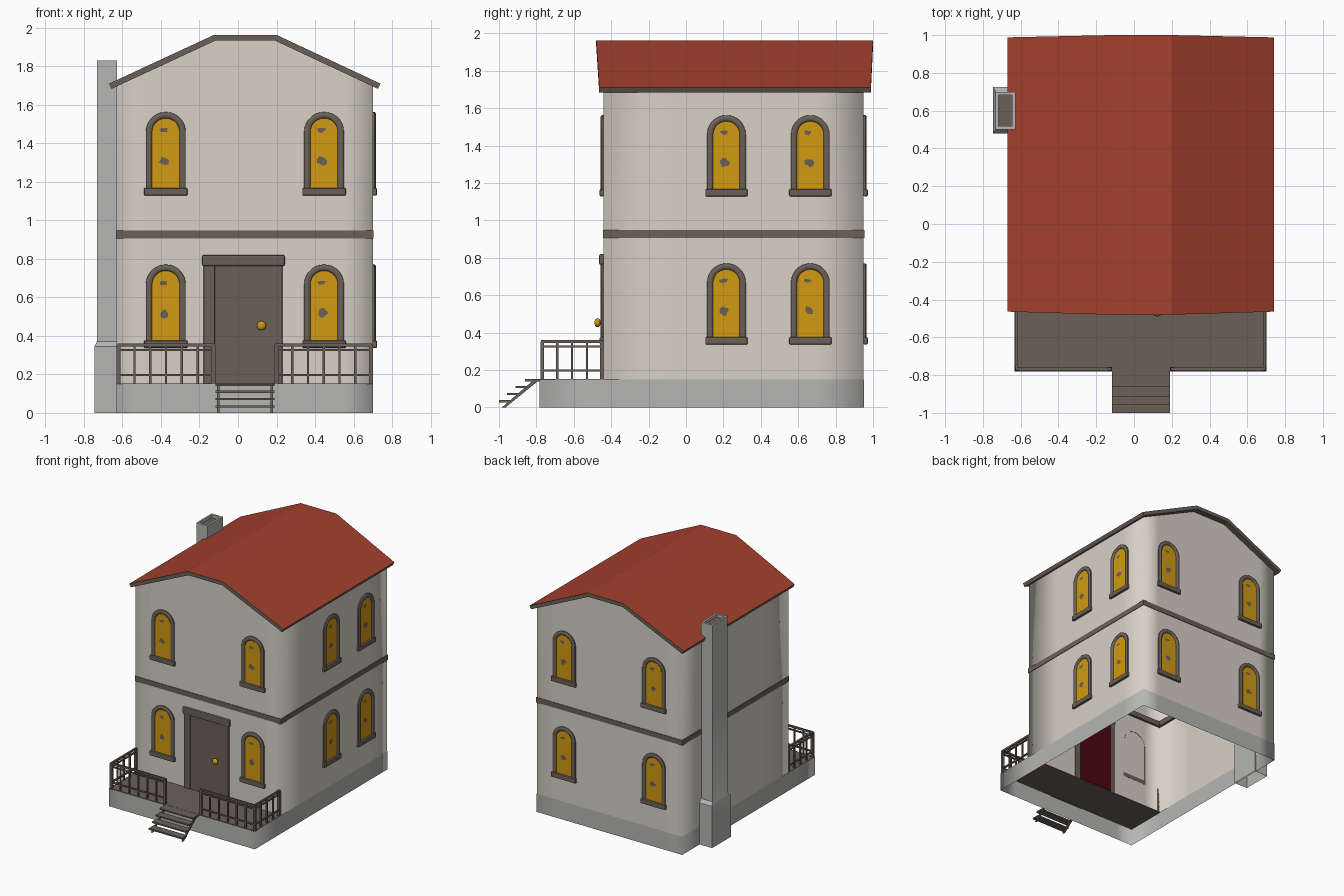
import bpy, bmesh, math, random
from mathutils import Matrix, Vector

if "Cube" in bpy.data.objects:
    bpy.data.objects.remove(bpy.data.objects["Cube"])

random.seed(4)


def mat(name, rgb):
    m = bpy.data.materials.new(name)
    m.diffuse_color = (*rgb, 1)
    m.use_nodes = True
    m.node_tree.nodes["Principled BSDF"].inputs["Base Color"].default_value = m.diffuse_color
    return m


WALL = mat("cream plaster", (0.68, 0.64, 0.57))
STONE = mat("grey stone", (0.46, 0.46, 0.45))
BROWN = mat("brown wood", (0.145, 0.118, 0.098))
RED = mat("red tiles", (0.37, 0.050, 0.026))
GOLD = mat("gold", (0.64, 0.32, 0.006))
DARK = mat("dark red", (0.07, 0.003, 0.004))


def mesh(name, verts, faces, mats, smooth=None, matrix=None):
    me = bpy.data.meshes.new(name)
    me.from_pydata([tuple(v) for v in verts], [], faces)
    for m in (mats if isinstance(mats, list) else [mats]):
        me.materials.append(m)
    ob = bpy.data.objects.new(name, me)
    bpy.context.collection.objects.link(ob)
    if matrix:
        me.transform(matrix)
    me.update()
    if smooth == "all":
        me.shade_smooth()
    elif smooth:
        bpy.context.view_layer.objects.active = ob
        ob.select_set(True)
        bpy.ops.object.shade_smooth_by_angle(angle=math.radians(smooth))
        ob.select_set(False)
    return ob


def boxes(name, items, m, bevel=0, matrix=None):
    """One object made of boxes given as (x0, x1, y0, y1, z0, z1)."""
    bm = bmesh.new()
    for x0, x1, y0, y1, z0, z1 in items:
        t = Matrix.Translation(((x0 + x1) / 2, (y0 + y1) / 2, (z0 + z1) / 2))
        bmesh.ops.create_cube(bm, size=1, matrix=t @ Matrix.Diagonal((x1 - x0, y1 - y0, z1 - z0, 1)))
    if bevel:
        bmesh.ops.bevel(bm, geom=bm.edges[:], offset=bevel, segments=2, affect='EDGES', profile=0.5)
    ob = mesh(name, [], [], m)
    bm.to_mesh(ob.data)
    bm.free()
    if matrix:
        ob.data.transform(matrix)
    return ob


def loft(name, rings, m, smooth=None, closed=True, matrix=None, cap=False):
    """Skin equal-length rings of points."""
    n = len(rings[0])
    verts = [p for r in rings for p in r]
    faces = []
    for k in range(len(rings) - 1):
        for i in range(n if closed else n - 1):
            j = (i + 1) % n
            faces.append((k * n + i, k * n + j, (k + 1) * n + j, (k + 1) * n + i))
    if cap:
        faces.append(tuple(range((len(rings) - 1) * n, len(rings) * n)))
    return mesh(name, verts, faces, m, smooth, matrix)


X0, X1, Y0, Y1, YP = -0.63, 0.70, -0.44, 0.95, -0.78
FLOOR = 0.15


def plan(y0, o=0.0):
    """Counter-clockwise floor outline with extra points along each side."""
    xs = [X0 - o, -0.48, -0.118, 0.193, 0.55]
    ys = [y0 - o, y0 + 0.35, 0.70]
    pts = [(x, y0 - o) for x in xs] + [(X1 + o, y) for y in ys]
    pts += [(x, Y1 + o) for x in [X1 + o] + xs[:0:-1]]
    return pts + [(X0 - o, y) for y in [Y1 + o] + ys[:0:-1]]


def roof_under(x):
    return min(1.935, 1.695 + 0.464 * min(x - X0, X1 - x))


# Walls with gables, stone base, floor band
p = plan(Y0)
loft("walls", [[(x, y, FLOOR - 0.005) for x, y in p], [(x, y, 0.93) for x, y in p],
               [(x, y, roof_under(x) + 0.004) for x, y in p]], WALL, "all")
p = plan(YP, 0.002)
loft("stone_base", [[(x, y, z) for x, y in p] for z in (0, FLOOR)], STONE, "all")
a, b = plan(Y0, 0.004), plan(Y0, -0.02)
loft("floor_band", [[(x, y, z) for x, y in q] for q, z in
                    ((b, 0.906), (a, 0.906), (a, 0.948), (b, 0.948), (b, 0.906))], BROWN)

# Roof slab: red on top, brown edges and underside
top = [(-0.67, 1.71), (-0.125, 1.963), (0.20, 1.963), (0.74, 1.71)]
low = [(-0.657, 1.683), (-0.118, 1.933), (0.193, 1.933), (0.727, 1.683)]
section = top + low[::-1]
ends = []
for ridge, eave in ((-0.48, -0.464), (1.0, 0.988)):
    ends.append([(x, ridge if z > 1.9 else eave, z) for x, z in section])
verts = ends[0] + ends[1]
faces = [(i, (i + 1) % 8, (i + 1) % 8 + 8, i + 8) for i in range(8)]
faces += [(i + 1, i, 7 - i, 6 - i) for i in range(3)]
faces += [(8 + i, 9 + i, 14 - i, 15 - i) for i in range(3)]
roof = mesh("roof", verts, faces, [BROWN, RED])
bm = bmesh.new()
bm.from_mesh(roof.data)
bmesh.ops.recalc_face_normals(bm, faces=bm.faces[:])
bm.normal_update()
for f in bm.faces:
    f.material_index = 1 if f.normal.z > 0.6 else 0
bm.to_mesh(roof.data)
bm.free()


# Arched windows: rounded frame, gold pane, small worn spots, sill
def arch(r, depth, spring=0.325, seg=14):
    pts = [(r, -depth, 0.0)]
    pts += [(r * math.cos(t * math.pi / seg), -depth, spring + r * math.sin(t * math.pi / seg))
            for t in range(seg + 1)]
    return pts + [(-r, -depth, 0.0)]


def window(name, x, y, z, angle):
    m = Matrix.Translation((x, y, z)) @ Matrix.Rotation(math.radians(angle), 4, 'Z')
    prof = [(0.1035, -0.002), (0.1035, 0.010), (0.096, 0.016), (0.080, 0.016), (0.072, 0.010), (0.070, 0.0)]
    loft(name + "_frame", [arch(r, d) for r, d in prof], BROWN, 50, False, m)
    pane = arch(0.071, 0.005)
    mesh(name + "_pane", pane, [tuple(range(len(pane)))], GOLD, None, m)
    v, f = [], []
    for cx, cz, rx, rz in ((-0.008, 0.175, 0.027, 0.026), (-0.014, 0.335, 0.026, 0.013)):
        f.append(tuple(range(len(v), len(v) + 9)))
        for i in range(9):
            t, k = i * math.tau / 9, random.uniform(0.6, 1.15)
            v.append((cx + rx * k * math.cos(t), -0.0065, cz + rz * k * math.sin(t)))
    mesh(name + "_spots", v, f, BROWN, None, m)
    boxes(name + "_sill", [(-0.113, 0.113, -0.022, 0.002, -0.005, 0.034)], BROWN, 0.006, m)


for level, z in (("lower", 0.342), ("upper", 1.134)):
    for side, x in (("left", -0.375), ("right", 0.447)):
        window(f"front_{level}_{side}_window", x, Y0, z, 0)
        window(f"back_{level}_{side}_window", x, Y1, z, 180)
    for side, y in (("near", 0.216), ("far", 0.665)):
        window(f"side_{level}_{side}_window", X1, y, z, 90)

# Door with posts, lintel, knob and dark red inner face
boxes("door_panel", [(-0.12, 0.168, Y0 - 0.008, Y0 + 0.004, FLOOR, 0.77)], BROWN)
boxes("door_posts", [(-0.178, -0.12, Y0 - 0.016, Y0 + 0.002, FLOOR, 0.77),
                     (0.168, 0.23, Y0 - 0.016, Y0 + 0.002, FLOOR, 0.77)], BROWN, 0.004)
boxes("door_lintel", [(-0.186, 0.243, Y0 - 0.024, Y0 + 0.002, 0.763, 0.82)], BROWN, 0.008)
boxes("door_inner_face", [(-0.13, 0.18, Y0 + 0.004, Y0 + 0.009, FLOOR, 0.77)], DARK)
bm = bmesh.new()
bmesh.ops.create_uvsphere(bm, u_segments=16, v_segments=10, radius=0.024,
                          matrix=Matrix.Translation((0.122, -0.473, 0.453)) @ Matrix.Diagonal((1, 0.7, 1, 1)))
bmesh.ops.create_cone(bm, cap_ends=True, segments=12, radius1=0.01, radius2=0.01, depth=0.03,
                      matrix=Matrix.Translation((0.122, -0.455, 0.453)) @ Matrix.Rotation(math.pi / 2, 4, 'X'))
knob = mesh("door_knob", [], [], GOLD)
bm.to_mesh(knob.data)
bm.free()
knob.data.shade_smooth()

# Porch floor
boxes("porch_floor", [(X0 - 0.002, X1 + 0.002, YP - 0.002, Y0 + 0.002, FLOOR - 0.006, FLOOR + 0.002)], BROWN)

# Steps: treads on two sloping stringers
SX0, SX1 = -0.117, 0.19
treads = [(SX0, SX1, y - 0.032, y + 0.032, z - 0.006, z + 0.006)
          for y, z in ((-0.968, 0.033), (-0.925, 0.072), (-0.88, 0.110))]
treads.append((SX0, SX1, -0.86, -0.775, 0.140, 0.151))
boxes("step_treads", treads, BROWN)
for name, x in (("left", SX0 + 0.008), ("right", SX1 - 0.02)):
    side = [(-0.985, 0.0), (-0.965, 0.0), (-0.79, 0.142), (-0.82, 0.142)]
    v = [(x + dx, y, z) for dx in (0, 0.012) for y, z in side]
    f = [(0, 3, 2, 1), (4, 5, 6, 7)] + [(i, (i + 1) % 4, (i + 1) % 4 + 4, i + 4) for i in range(4)]
    mesh(f"{name}_step_stringer", v, f, BROWN)

# Railings: rails plus evenly spaced balusters
RAILS = ((0.346, 0.361), (0.322, 0.331), (0.192, 0.202))


def railing(name, ax, ay, bx, by, count):
    h, items = 0.007, []
    for z0, z1 in RAILS:
        items.append((min(ax, bx) - h, max(ax, bx) + h, min(ay, by) - h, max(ay, by) + h, z0, z1))
    for i in range(count + 1):
        t = i / count
        x, y = ax + (bx - ax) * t, ay + (by - ay) * t
        w = 0.010 if i in (0, count) else 0.006
        items.append((x - w, x + w, y - w, y + w, FLOOR, 0.352))
    boxes(name, items, BROWN)


LX, RX, FY = X0 + 0.01, X1 - 0.01, YP + 0.012
railing("front_left_railing", LX, FY, -0.127, FY, 6)
railing("front_right_railing", 0.20, FY, RX, FY, 6)
railing("left_side_railing", LX, FY, LX, Y0 - 0.01, 4)
railing("right_side_railing", RX, FY, RX, Y0 - 0.01, 4)


# Chimney: wide foot with sloped shoulder, tall hollow shaft
def rect(x0, x1, y0, y1, z):
    return [(x0, y0, z), (x1, y0, z), (x1, y1, z), (x0, y1, z)]


shaft = (-0.732, -0.628, 0.50, 0.70)
foot = (-0.746, -0.622, 0.48, 0.724)
hole = (-0.717, -0.645, 0.518, 0.682)
loft("chimney", [rect(*foot, 0), rect(*foot, 0.345), rect(*shaft, 0.37), rect(*shaft, 1.83),
                 rect(*hole, 1.83), rect(*hole, 1.80)], STONE, 30)
mesh("chimney_flue", rect(*hole, 1.806), [(0, 1, 2, 3)], BROWN)
